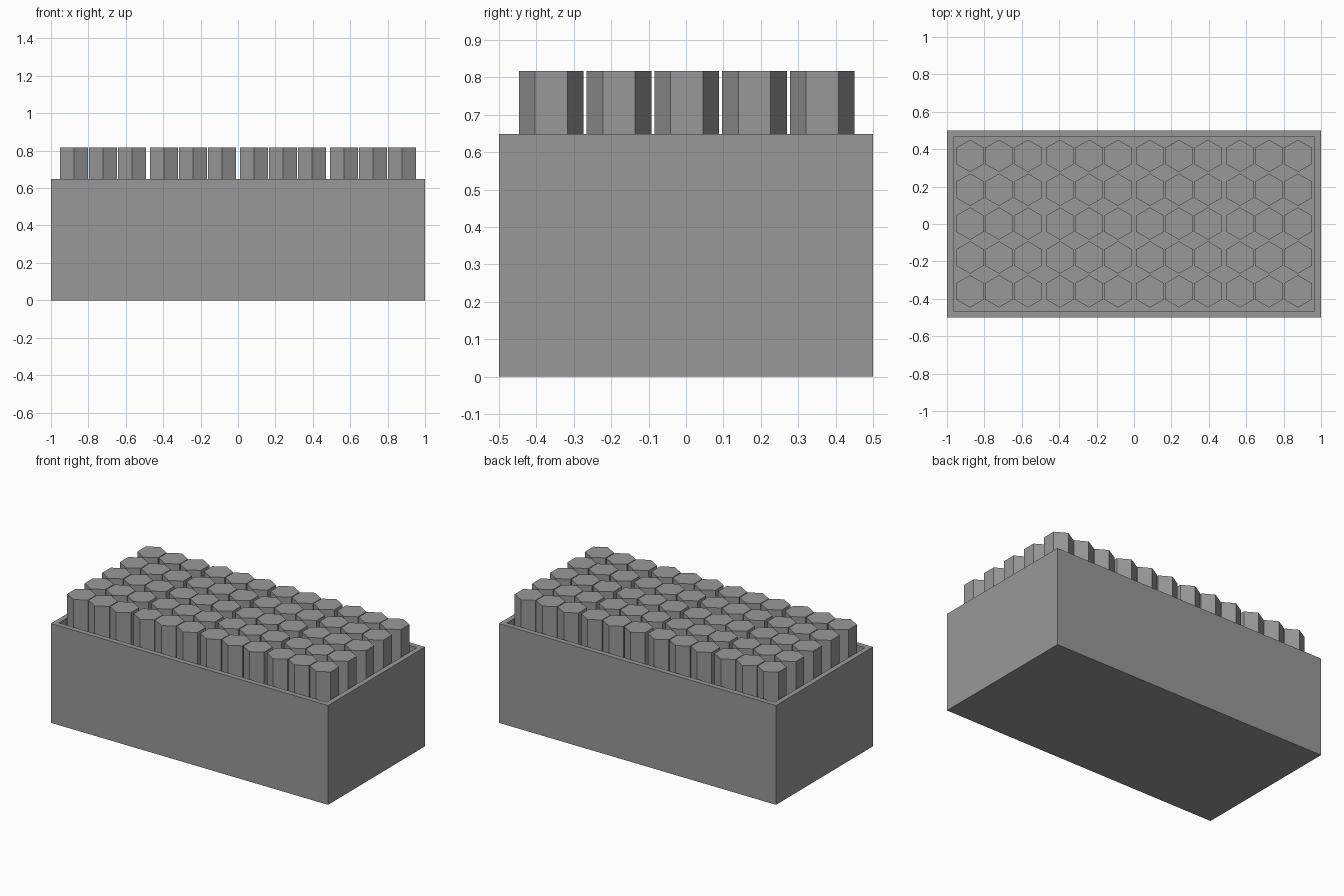
import bpy, bmesh, math
from mathutils import Matrix

if "Cube" in bpy.data.objects:
    bpy.data.objects.remove(bpy.data.objects["Cube"])

WALL, BOX_H, ROD_TOP = 0.034, 0.648, 0.817
HEX_R = 0.0865

# Dark grey shared by all parts
grey = bpy.data.materials.new("dark_grey")
grey.diffuse_color = (0.318, 0.318, 0.318, 1)
grey.use_nodes = True
grey.node_tree.nodes["Principled BSDF"].inputs["Base Color"].default_value = grey.diffuse_color


def finish(name, bm):
    mesh = bpy.data.meshes.new(name)
    bm.to_mesh(mesh)
    bm.free()
    mesh.materials.append(grey)
    obj = bpy.data.objects.new(name, mesh)
    bpy.context.collection.objects.link(obj)
    return obj


# Open box: inset the top face, then push it down to make the cavity
bm = bmesh.new()
bmesh.ops.create_cube(bm, size=1, matrix=Matrix.Translation((0, 0, BOX_H / 2))
                      @ Matrix.Diagonal((2, 1, BOX_H, 1)))
top = max(bm.faces, key=lambda f: f.calc_center_median().z)
bmesh.ops.inset_region(bm, faces=[top], thickness=WALL, use_even_offset=True)
floor = bmesh.ops.extrude_discrete_faces(bm, faces=[top])["faces"][0]
for v in floor.verts:
    v.co.z = WALL
bmesh.ops.recalc_face_normals(bm, faces=bm.faces)
finish("open_box", bm)

# Hexagonal rods: four bundles of three columns, five rows deep
bm = bmesh.new()
height = ROD_TOP - WALL
for bundle in range(4):
    for column in (-1, 0, 1):
        x = (bundle - 1.5) * 0.481 + column * 0.155
        for row in range(-2, 3):
            # Points face front and back
            place = Matrix.Translation((x, row * 0.181 + 0.002, WALL + height / 2))
            bmesh.ops.create_cone(bm, cap_ends=True, segments=6,
                                  radius1=HEX_R, radius2=HEX_R,
                                  depth=height, matrix=place)
finish("hex_rods", bm)
